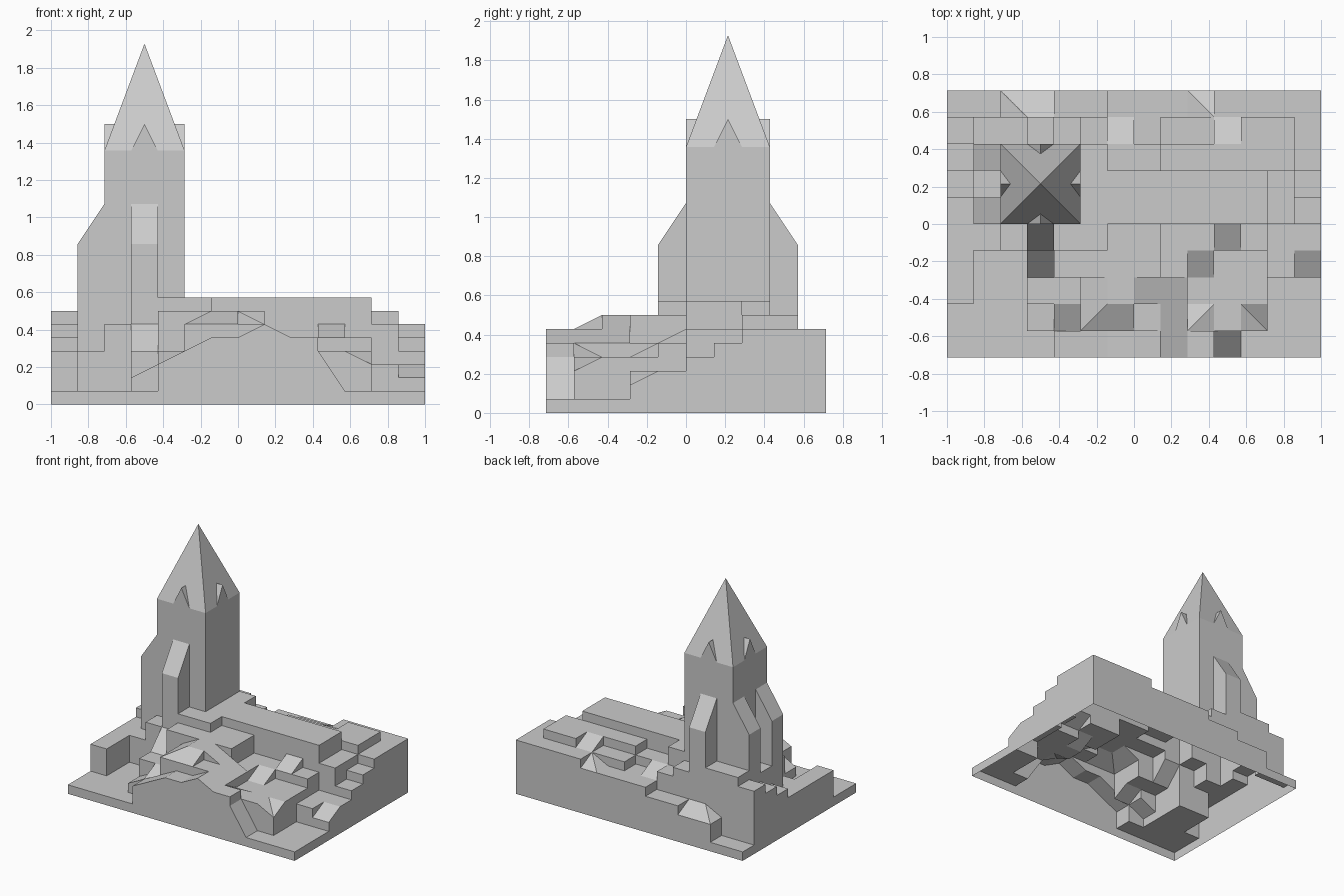
import bpy, bmesh
from mathutils import Matrix, Vector

if "Cube" in bpy.data.objects:
    bpy.data.objects.remove(bpy.data.objects["Cube"])

U, H = 1 / 7, 1 / 14          # cell width, height step

# Height of each cell, back row first, in base 36 steps (j = tower)
ROWS = ["11114455556666",
        "7888765566777" "6",
        "67jjj866777776",
        "57jjj888888865",
        "47jjj888888864",
        "44678877556533",
        "41147777554432",
        "41144677644411",
        "11134666644411",
        "11113455651111"]
ROWS.reverse()

# Sloped cells: corner heights front-left, front-right, back-right, back-left
RAMPS = {(2, 9): "3433", (3, 9): "4433", (9, 9): "5655",
         (6, 8): "6655", (10, 8): "7766", (10, 4): "5566",
         (3, 3): "4466", (9, 3): "4455", (13, 3): "2233",
         (5, 2): "6776", (7, 2): "7667", (8, 2): "6556",
         (3, 1): "2332", (4, 1): "3344", (5, 1): "6676", (6, 1): "6677",
         (8, 1): "6556", (9, 1): "5444", (11, 1): "4344",
         (4, 0): "3443", (5, 0): "4554", (7, 0): "5665",
         (8, 0): "6556", (10, 0): "4114"}
RISING_DIAGONAL = {(5, 1), (9, 1)}
BUTTRESSES = {(3, 4): "ccff", (3, 8): "ffcc", (1, 5): "cffc", (1, 7): "cffc"}
TOWER = {(i, k) for i in range(2, 5) for k in range(5, 8)}


def heights(i, k):
    if not (0 <= i < 14 and 0 <= k < 10):
        return [0] * 4
    text = BUTTRESSES.get((i, k)) or RAMPS.get((i, k)) or ROWS[k][i] * 4
    return [int(c, 36) for c in text]


def point(i, k, h):
    return Vector((i * U - 1, k * U - 5 * U, h * H))


def finish(bm, name):
    bmesh.ops.remove_doubles(bm, verts=bm.verts, dist=1e-5)
    bmesh.ops.dissolve_limit(bm, angle_limit=0.01, verts=bm.verts, edges=bm.edges)
    mesh = bpy.data.meshes.new(name)
    bm.to_mesh(mesh)
    bm.free()
    ob = bpy.data.objects.new(name, mesh)
    bpy.context.collection.objects.link(ob)
    return ob


def face(bm, pts):
    unique = []
    for p in pts:
        if all((p - q).length > 1e-6 for q in unique):
            unique.append(p)
    if len(unique) > 2:
        bm.faces.new([bm.verts.new(p) for p in unique])


CORNERS = [(0, 0), (1, 0), (1, 1), (0, 1)]
# Neighbour offset, and its corners matching this cell's edge n -> n+1
SIDES = [((0, -1), 3, 2), ((1, 0), 0, 3), ((0, 1), 1, 0), ((-1, 0), 2, 1)]


def build_cells(cells, name, tops=True):
    bm = bmesh.new()
    for i, k in cells:
        h = heights(i, k)
        c = [point(i + a, k + b, z) for (a, b), z in zip(CORNERS, h)]
        if tops:
            if h[0] + h[2] == h[1] + h[3]:
                face(bm, c)
            elif (i, k) in RISING_DIAGONAL:
                face(bm, [c[0], c[1], c[2]])
                face(bm, [c[0], c[2], c[3]])
            else:
                face(bm, [c[0], c[1], c[3]])
                face(bm, [c[1], c[2], c[3]])
        # the higher cell owns the wall down to its neighbour
        for n, ((di, dk), a, b) in enumerate(SIDES):
            m = (n + 1) % 4
            g = heights(i + di, k + dk)
            if h[n] + h[m] > g[a] + g[b]:
                low_n, low_m = c[n].copy(), c[m].copy()
                low_n.z, low_m.z = g[a] * H, g[b] * H
                face(bm, [low_n, low_m, c[m], c[n]])
    return finish(bm, name)


ALL = {(i, k) for i in range(14) for k in range(10)}

# Hollow stepped ground, tower walls and buttresses
build_cells(sorted(ALL - TOWER - set(BUTTRESSES)), "terrain")
build_cells(sorted(TOWER), "tower_walls", tops=False)
build_cells(sorted(BUTTRESSES), "buttresses")

# Pyramid spire with a gabled dormer on each side
CENTRE = Matrix.Translation((-0.5, 1.5 * U, 19 * H))
spire, dormers = bmesh.new(), bmesh.new()
R = 1.5 * U
for n in range(4):
    turn = CENTRE @ Matrix.Rotation(n * 1.5707963, 4, 'Z')
    l, r, apex = (turn @ Vector(p) for p in ((-R, -R, 0), (R, -R, 0), (0, 0, 8 * H)))
    face(spire, [l, r, apex])
    depth = R - R * 2 / 8
    a, b, top, back = (turn @ Vector(p) for p in
                       ((-H, -R, 0), (H, -R, 0), (0, -R, 2 * H), (0, -depth, 2 * H)))
    face(dormers, [a, b, top])
    face(dormers, [b, back, top])
    face(dormers, [a, top, back])
finish(spire, "spire")
finish(dormers, "spire_dormers")
